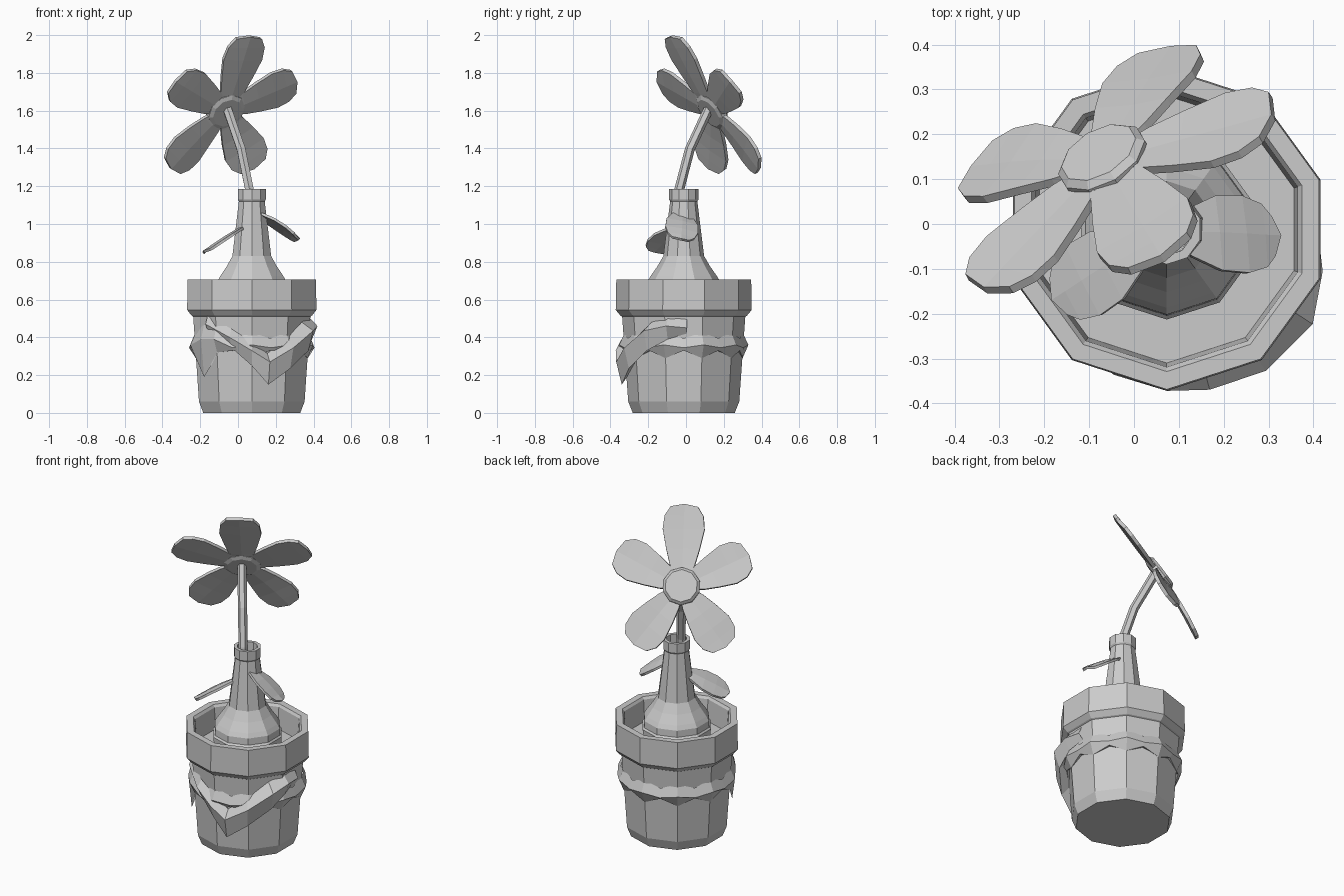
import bpy, bmesh, math
from mathutils import Vector, Matrix

if "Cube" in bpy.data.objects:
    bpy.data.objects.remove(bpy.data.objects["Cube"])

CX, CY = 0.073, -0.012      # axis of pot and bottle


def make(name, verts, faces):
    bm = bmesh.new()
    vs = [bm.verts.new(v) for v in verts]
    for f in faces:
        bm.faces.new([vs[i] for i in f])
    bmesh.ops.recalc_face_normals(bm, faces=bm.faces)
    me = bpy.data.meshes.new(name)
    bm.to_mesh(me)
    bm.free()
    ob = bpy.data.objects.new(name, me)
    bpy.context.collection.objects.link(ob)
    return ob


def lathe(name, profile, n=10, mat=None):
    """Faceted solid of revolution, capped at both profile ends."""
    mat = mat or Matrix.Translation((CX, CY, 0))
    verts, faces = [], []
    for r, z in profile:
        for k in range(n):
            a = -math.pi / 2 + 2 * math.pi * k / n
            verts.append(mat @ Vector((r * math.cos(a), r * math.sin(a), z)))
    for j in range(len(profile) - 1):
        for k in range(n):
            k2 = (k + 1) % n
            faces.append((j*n + k, j*n + k2, (j+1)*n + k2, (j+1)*n + k))
    faces.append(tuple(range(n)))
    last = (len(profile) - 1) * n
    faces.append(tuple(range(last, last + n)))
    return make(name, verts, faces)


def wrap(name, rows, closed):
    """Cloth strip round the pot; each row = (angle, [(r, z), ...])."""
    verts, faces = [], []
    m, N = len(rows[0][1]), len(rows)
    for a, pts in rows:
        c, s = math.cos(math.radians(a)), math.sin(math.radians(a))
        verts += [(CX + r * c, CY + r * s, z) for r, z in pts]
    for i in range(N if closed else N - 1):
        for k in range(m - 1):
            a, b = i * m + k, (i + 1) % N * m + k
            faces.append((a, b, b + 1, a + 1))
    return make(name, verts, faces)


def blade(name, base, d, n, outline, thick, bend=0.0, ridge=0.0):
    """Petal or leaf: outline = (distance, half width) along direction d."""
    base, d = Vector(base), Vector(d).normalized()
    n = Vector(n)
    n = (n - d * n.dot(d)).normalized()
    s = n.cross(d)
    end = outline[-1][0]
    verts, faces = [], []
    for i, (t, w) in enumerate(outline):
        tip = 0.016 if i == len(outline) - 1 else 0     # rounded tip
        for e in (-1, 0, 1):
            h = bend * (t / end) ** 2 + (ridge if e == 0 else 0)
            verts.append(base + d * (t + (tip if e == 0 else 0)) + s * (w * e) + n * h)
    for i in range(len(outline) - 1):
        for k in (0, 1):
            a = i * 3 + k
            faces.append((a, a + 1, a + 4, a + 3))
    ob = make(name, verts, faces)
    m = ob.modifiers.new("thickness", 'SOLIDIFY')
    m.thickness, m.offset = thick, 0
    return ob


# Pot with rim and soil floor
lathe("pot", [(.27, 0), (.294, .06), (.326, .51), (.335, .515), (.36, .545),
              (.357, .705), (.317, .705), (.307, .69), (.298, .56)])

# Bottle with open neck
lathe("bottle", [(.185, .55), (.198, .58), (.201, .65), (.192, .66), (.19, .70),
                 (.175, .725), (.14, .775), (.108, .83), (.072, 1.12), (.078, 1.13),
                 (.078, 1.185), (.058, 1.185), (.056, 1.10)])

# Crumpled cloth band, with a longer fold hanging at the front left
rows = []
for i in range(20):
    a, up = -90 + 18 * i, i % 2
    zt, zm, zl = .425 - .03 * up, .36 - .015 * up, .29 + .04 * up
    rm = .342 - .01 * up
    if a in (216, 234):
        zt, zm, zl = .47, .39, (.19 if a == 216 else .32)
    rows.append((a, [(.312, zt), (rm, zm), (.312, zl), (.295, max(zl, .3))]))
wrap("cloth_band", rows, True)

# V-shaped cloth flap over the band
flap = [(-138, .50, .40, .33), (-110, .43, .345, .345), (-90, .36, .25, .36),
        (-75, .30, .15, .37), (-55, .375, .235, .385), (-33, .465, .33, .388),
        (-15, .49, .39, .36), (3, .48, .42, .335)]
wrap("cloth_flap", [(a, [(.315, zt + .015), (r, zt - .03), (r - .03, zl), (.31, zl + .04)])
                    for a, zt, zl, r in flap], False)

# Stem as a bevelled polyline
cu = bpy.data.curves.new("stem", 'CURVE')
cu.dimensions = '3D'
cu.bevel_depth, cu.bevel_resolution = 0.026, 1
cu.use_fill_caps = True
sp = cu.splines.new('POLY')
path = [(.075, -.045, .62), (.072, -.045, 1.08), (.06, -.035, 1.185),
        (.017, .02, 1.395), (-.057, .12, 1.61)]
sp.points.add(len(path) - 1)
sp.use_smooth = False
for p, co in zip(sp.points, path):
    p.co = (*co, 1)
bpy.context.collection.objects.link(bpy.data.objects.new("stem", cu))

# Flower frame: faces back, left and up
az, el = math.radians(31), math.radians(33)
nrm = Vector((-math.sin(az) * math.cos(el), math.cos(az) * math.cos(el), math.sin(el)))
right = Vector((math.cos(az), math.sin(az), 0))
up = nrm.cross(right)
if up.z < 0:
    up = -up
center = Vector((-.066, .138, 1.60))
frame = Matrix((right, up, nrm)).transposed().to_4x4()
frame.translation = center

lathe("flower_center", [(.085, -.025), (.107, -.015), (.107, .015), (.092, .03)], 10, frame)

# Five petals
for i, (deg, length, tilt) in enumerate([(90, .475, .01), (27, .425, 0), (153, .425, 0),
                                         (-52, .425, -.045), (232, .425, -.045)]):
    a = math.radians(deg)
    d = right * math.cos(a) + up * math.sin(a)
    outline = [(t * length, w) for t, w in ((.15, .05), (.25, .07), (.45, .095),
                                            (.68, .118), (.84, .11), (.95, .077))]
    blade("petal_%d" % (i + 1), center, d, nrm, outline, .02, tilt, -.006)

# Two drooping leaves
leaf = [(0, .02), (.06, .055), (.13, .085), (.20, .088), (.25, .072), (.275, .045)]
blade("leaf_right", (.07, -.02, 1.065), (.24, .002, -.10), (0, .22, 1), leaf, .014, -.045, .006)
blade("leaf_left", (.04, -.03, .985), (-.22, -.135, -.115), (-.5, 0, 1), leaf, .014, -.02, .006)
